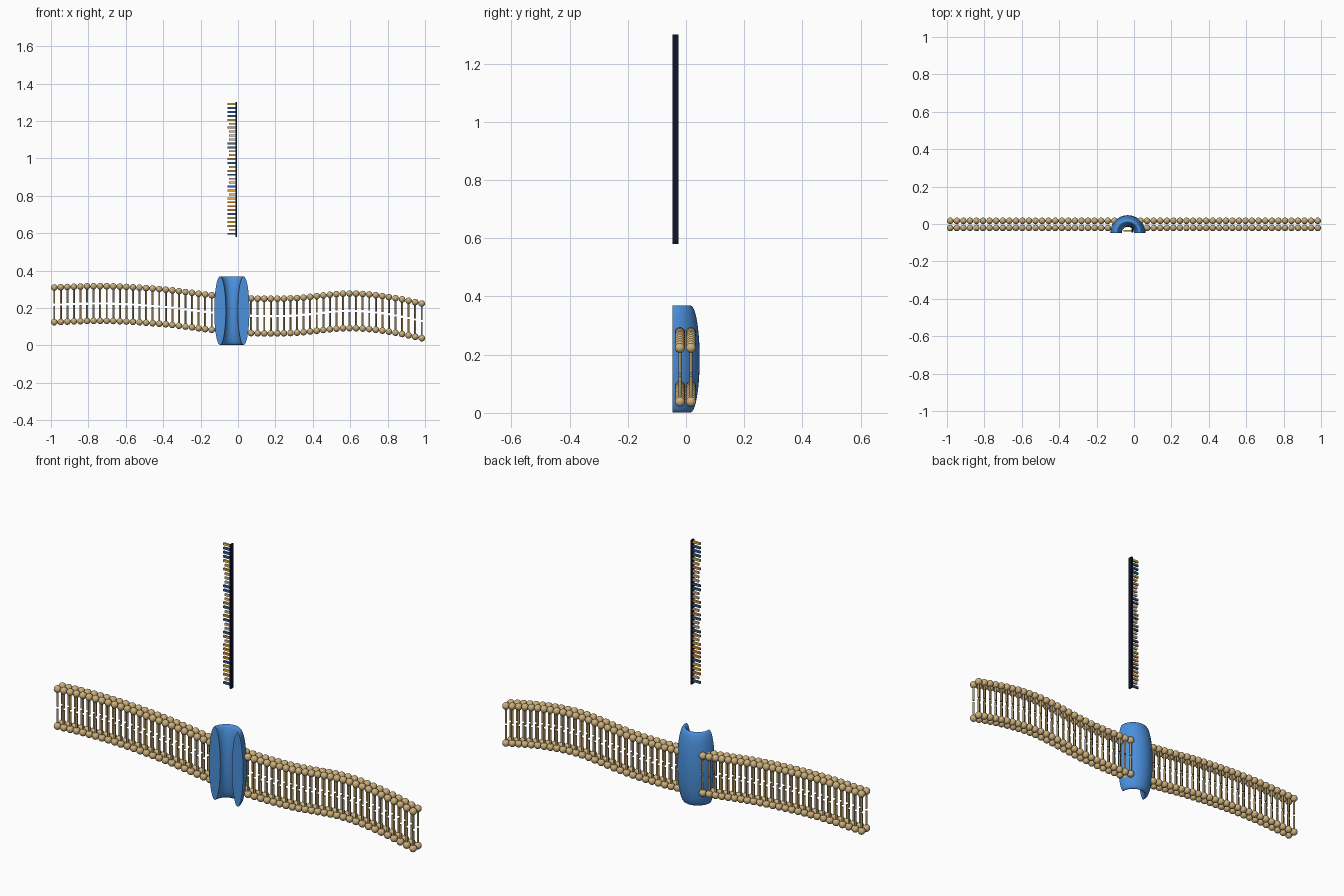
import bpy, bmesh, random
from math import pi, cos, sin
from mathutils import Matrix, Vector

if "Cube" in bpy.data.objects:
    bpy.data.objects.remove(bpy.data.objects["Cube"])

random.seed(4)

def material(name, rgb):
    m = bpy.data.materials.new(name)
    m.diffuse_color = (*rgb, 1)
    m.use_nodes = True
    m.node_tree.nodes["Principled BSDF"].inputs["Base Color"].default_value = m.diffuse_color
    return m

def add_object(me, name, mats):
    for m in mats:
        me.materials.append(m)
    ob = bpy.data.objects.new(name, me)
    bpy.context.collection.objects.link(ob)
    return ob

def finish(bm, name, mats):
    bmesh.ops.recalc_face_normals(bm, faces=bm.faces)
    me = bpy.data.meshes.new(name)
    bm.to_mesh(me)
    bm.free()
    return add_object(me, name, mats)

def scatter(bm, name, mats, places):
    """Copy one small template to every place, as a single mesh."""
    bm.verts.index_update()
    verts = [v.co.copy() for v in bm.verts]
    faces = [[v.index for v in f.verts] for f in bm.faces]
    smooth = [len(f.verts) <= 4 for f in bm.faces]
    bm.free()
    all_v, all_f = [], []
    for p in places:
        base = len(all_v)
        all_v += [v + p for v in verts]
        all_f += [[base + i for i in f] for f in faces]
    me = bpy.data.meshes.new(name)
    me.from_pydata(all_v, [], all_f)
    me.polygons.foreach_set("use_smooth", smooth * len(places))
    return add_object(me, name, mats)

def box(bm, size, loc, index=0):
    mat = Matrix.Translation(loc) @ Matrix.Diagonal((*size, 1))
    verts = bmesh.ops.create_cube(bm, size=1, matrix=mat)["verts"]
    for f in {f for v in verts for f in v.link_faces}:
        f.material_index = index

tan = material("lipid_tan", (0.60, 0.43, 0.20))
brown = material("tail_brown", (0.42, 0.30, 0.14))
blue = material("channel_blue", (0.07, 0.28, 0.72))
navy = material("strand_navy", (0.005, 0.006, 0.025))

# Height of the upper layer of the wavy membrane
wave = [(-1.3, .29), (-.987, .309), (-.70, .316), (-.40, .299), (-.14, .268),
        (.06, .251), (.30, .252), (.58, .277), (.77, .264), (.985, .223), (1.2, .17)]

def height(x):
    for i in range(1, len(wave) - 2):
        (x0, a), (x1, b), (x2, c), (x3, d) = wave[i - 1:i + 3]
        if x <= x2:
            break
    t = (x - x1) / (x2 - x1)
    m1 = (c - a) / (x2 - x0) * (x2 - x1)
    m2 = (d - b) / (x3 - x1) * (x2 - x1)
    return ((2*t**3 - 3*t*t + 1) * b + (t**3 - 2*t*t + t) * m1
            + (3*t*t - 2*t**3) * c + (t**3 - t*t) * m2)

# Membrane: two rows and two layers of lipid heads with tails
count, r, thick = 57, 0.0175, 0.185
length = thick / 2 - 0.006
head_places, tail_places = [], []
for k in range(count):
    if 26 <= k <= 28:          # gap inside the channel
        continue
    x = -0.9825 + 1.965 * k / (count - 1)
    top = height(x)
    for y in (-0.021, 0.017):
        for z, s in ((top, -1), (top - thick, 1)):
            head_places.append(Vector((x, y, z)))
            tail_places.append(Vector((x, y, z + s * length / 2)))
bm = bmesh.new()
bmesh.ops.create_uvsphere(bm, u_segments=16, v_segments=10, radius=r)
scatter(bm, "lipid_heads", [tan], head_places)
bm = bmesh.new()
bmesh.ops.create_cone(bm, cap_ends=True, segments=10, radius1=0.0055,
                      radius2=0.0055, depth=length)
scatter(bm, "lipid_tails", [brown], tail_places)

# Channel: tall ellipse swept half a turn, open to the front
bm = bmesh.new()
R, a, b, steps, sides = 0.063, 0.031, 0.1835, 32, 40
centre = Vector((-0.033, -0.047, b + 0.002))
rings = []
for i in range(steps + 1):
    u = pi * i / steps
    ring = []
    for j in range(sides):
        v = 2 * pi * j / sides
        d = R + a * cos(v)
        ring.append(bm.verts.new(centre + Vector((d * cos(u), d * sin(u), b * sin(v)))))
    rings.append(ring)
for p, q in zip(rings, rings[1:]):
    for j in range(sides):
        n = (j + 1) % sides
        bm.faces.new((p[j], p[n], q[n], q[j])).smooth = True
caps = [bm.faces.new(rings[0]), bm.faces.new(rings[-1])]
for e in {e for f in caps for e in f.edges}:
    e.smooth = False           # crisp cut edges
finish(bm, "channel", [blue])

# Strand backbone
bm = bmesh.new()
box(bm, (0.008, 0.021, 0.72), (-0.010, -0.036, 0.94))
finish(bm, "strand_backbone", [navy])

# Coloured bases on the left of the backbone
bm = bmesh.new()
bases = [material("base_orange", (0.80, 0.33, 0.05)), material("base_blue", (0.04, 0.15, 0.36)),
         material("base_cream", (0.80, 0.58, 0.36)), material("base_yellow", (0.85, 0.55, 0.05))]
n = 34
for i in range(n):
    kind = random.randrange(4)
    w = 0.042 if kind != 2 else 0.034
    box(bm, (w, 0.010, 0.010), (-0.013 - w / 2, -0.036, 0.597 + 0.693 * i / (n - 1)), kind)
finish(bm, "strand_bases", bases)
